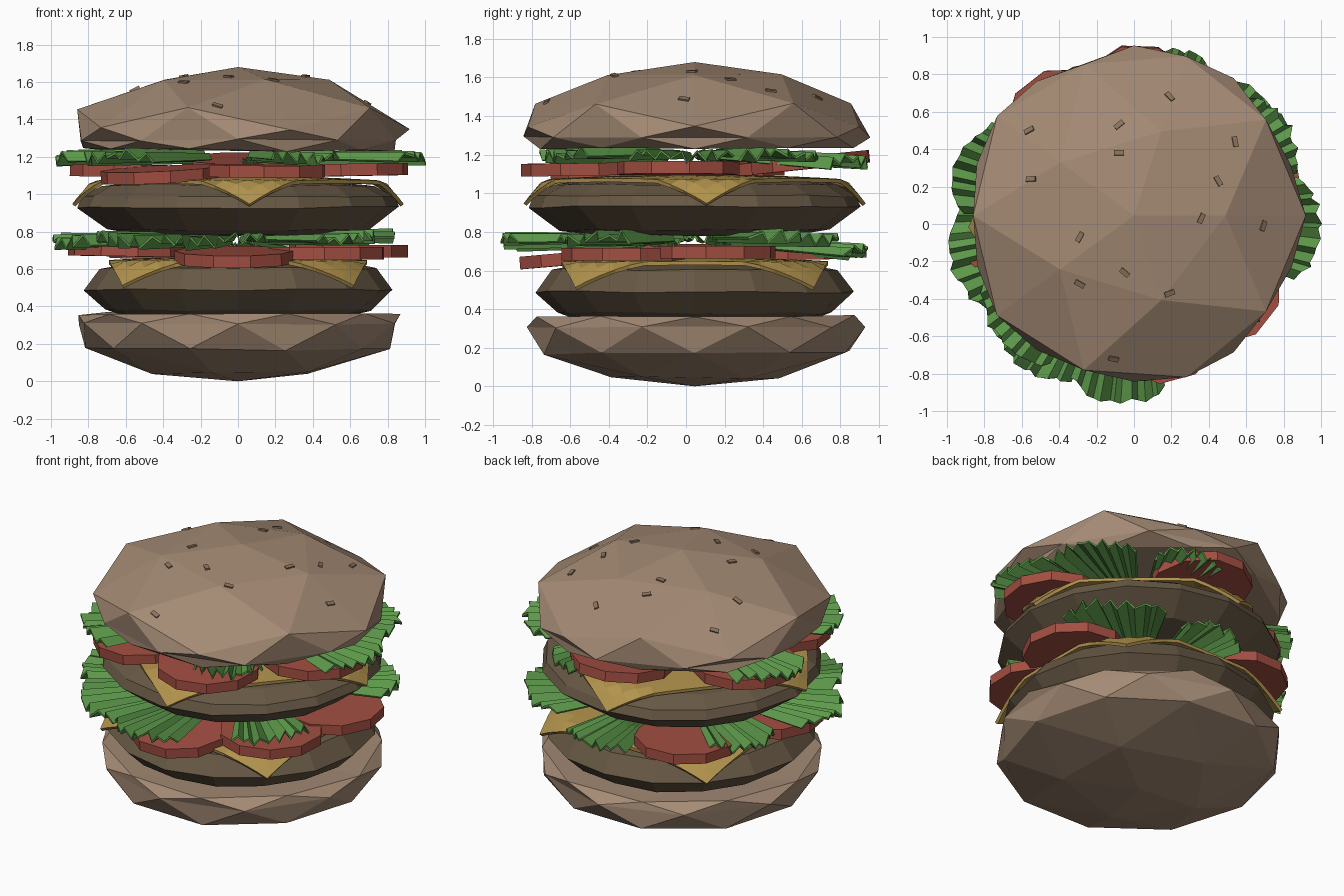
import bpy, bmesh, math, random
from mathutils import Vector, Matrix
from mathutils.bvhtree import BVHTree

if "Cube" in bpy.data.objects:
    bpy.data.objects.remove(bpy.data.objects["Cube"])

random.seed(4)
CY = 0.045  # stack is a little behind the origin


def mat(name, r, g, b):
    m = bpy.data.materials.new(name)
    m.diffuse_color = (r, g, b, 1)
    m.use_nodes = True
    m.node_tree.nodes["Principled BSDF"].inputs["Base Color"].default_value = m.diffuse_color
    return m


BUN = mat("bun brown", 0.37, 0.255, 0.175)
SEED = mat("seed brown", 0.26, 0.17, 0.11)
PATTY = mat("patty brown", 0.135, 0.097, 0.058)
CHEESE = mat("cheese yellow", 0.45, 0.295, 0.075)
TOMATO = mat("tomato red", 0.37, 0.078, 0.054)
LETTUCE = mat("lettuce green", 0.11, 0.32, 0.07)


def finish(name, bm, material):
    bmesh.ops.recalc_face_normals(bm, faces=bm.faces)
    me = bpy.data.meshes.new(name)
    bm.to_mesh(me)
    bm.free()
    me.materials.append(material)
    ob = bpy.data.objects.new(name, me)
    bpy.context.collection.objects.link(ob)
    return ob


def bun(name, rings, jitter):
    """Faceted ball whose latitude rings are moved to (radius, height)."""
    bm = bmesh.new()
    bmesh.ops.create_icosphere(bm, subdivisions=2, radius=1)
    for v in bm.verts:
        key = min(rings, key=lambda k: abs(k - v.co.z))
        r, z = rings[key]
        a = math.atan2(v.co.y, v.co.x)
        if r:
            r += random.uniform(-jitter, jitter)
            z += random.uniform(-jitter, jitter) * 0.5
        v.co = (r * math.cos(a), CY + r * math.sin(a), z)
    return finish(name, bm, BUN)


# buns
bun("bottom_bun", {-1: (0, 0), -0.851: (0.46, 0.045), -0.526: (0.81, 0.17),
                   -0.447: (0.83, 0.18), 0: (0.88, 0.31), 0.447: (0.86, 0.365),
                   0.526: (0.84, 0.36), 0.851: (0.45, 0.345), 1: (0, 0.345)}, 0.015)
top = bun("top_bun", {1: (0, 1.68), 0.851: (0.48, 1.61), 0.526: (0.86, 1.46),
                      0.447: (0.91, 1.35), 0: (0.895, 1.29), -0.447: (0.83, 1.24),
                      -0.526: (0.85, 1.235), -0.851: (0.45, 1.24), -1: (0, 1.24)}, 0.015)

# seeds laid on the top bun
bm = bmesh.new()
bm.from_mesh(top.data)
tree = BVHTree.FromBMesh(bm)
bm.free()
bm = bmesh.new()
for x, y, ang in [(-.56, .5, 25), (-.08, .53, 40), (-.08, .38, 0), (-.55, .24, 0),
                  (-.29, -.07, 60), (-.05, -.26, -40), (-.29, -.32, -30), (.19, .68, -50),
                  (.54, .44, 100), (.45, .23, -60), (.36, .03, 65), (.69, -.01, 70),
                  (.19, -.37, 20), (-.11, -.72, -15)]:
    hit, n, _, _ = tree.ray_cast(Vector((x, y, 3)), Vector((0, 0, -1)))
    if hit:
        rot = Vector((0, 0, 1)).rotation_difference(n).to_matrix().to_4x4()
        bmesh.ops.create_cube(bm, size=1, matrix=Matrix.Translation(hit) @ rot
                              @ Matrix.Rotation(math.radians(ang), 4, 'Z')
                              @ Matrix.Diagonal((0.055, 0.027, 0.018, 1)))
finish("sesame_seeds", bm, SEED)


def patty(name, profile, n=16):
    bm = bmesh.new()
    rows = []
    for r, z in profile:
        rows.append([bm.verts.new((r * math.cos(2 * math.pi * i / n),
                                   CY + r * math.sin(2 * math.pi * i / n),
                                   z + random.uniform(-.006, .006))) for i in range(n)])
    for a, b in zip(rows, rows[1:]):
        for i in range(n):
            j = (i + 1) % n
            bm.faces.new((a[i], a[j], b[j], b[i]))
    bm.faces.new(rows[0])
    bm.faces.new(rows[-1])
    return finish(name, bm, PATTY)


patty("lower_patty", [(.64, .355), (.71, .38), (.825, .49), (.74, .605), (.55, .64)])
patty("upper_patty", [(.5, .78), (.70, .81), (.86, .93), (.835, .985), (.73, 1.045), (.5, 1.07)])


def cheese(name, z, turn, half, knee, inward, drop):
    """Square slice; beyond the knee radius the corners fold down over the patty."""
    bm = bmesh.new()
    bmesh.ops.create_grid(bm, x_segments=16, y_segments=16, size=half)
    for v in bm.verts:
        r = v.co.xy.length
        over = max(0, r - knee)
        if over:
            v.co *= (knee + over * inward) / r
        v.co.z = -0.025 * (min(r, knee) / knee) ** 2 - over * drop
    bmesh.ops.transform(bm, verts=bm.verts, matrix=Matrix.Translation((0, CY, z))
                        @ Matrix.Rotation(math.radians(turn), 4, 'Z'))
    ob = finish(name, bm, CHEESE)
    s = ob.modifiers.new("thickness", 'SOLIDIFY')
    s.thickness = 0.02
    s.offset = 0


cheese("lower_cheese", 0.66, 0, 0.69, 0.74, 0.55, 0.55)
cheese("upper_cheese", 1.088, 49, 0.70, 0.78, 0.48, 0.58)


def tomatoes(name, z, slices):
    """Ring of tilted slices: (direction, outward rise in degrees, height offset)."""
    bm = bmesh.new()
    for az, rise, dz in slices:
        m = (Matrix.Translation((0, CY, z + dz)) @ Matrix.Rotation(math.radians(az), 4, 'Z')
             @ Matrix.Translation((0.6, 0, 0)) @ Matrix.Rotation(math.radians(-rise), 4, 'Y'))
        bmesh.ops.create_cone(bm, cap_ends=True, segments=10, radius1=0.32, radius2=0.32,
                              depth=0.065, matrix=m)
    finish(name, bm, TOMATO)


tomatoes("lower_tomatoes", 0.69, [(268, -5, -.025), (322, 0, -.005), (10, 0, .005),
                                  (128, 1, 0), (190, 1, .01)])
tomatoes("upper_tomatoes", 1.125, [(226, -4, -.02), (285, -1, 0), (-8, 1, .005),
                                   (88, 6, .035), (165, 1, 0)])


def lettuce(name, z, leaves):
    """Pleated fan leaves: (direction, reach, half spread, outer height change)."""
    bm = bmesh.new()
    for az, reach, spread, rise in leaves:
        n = 14
        rows = []
        steps = [i / n * 2 - 1 + random.uniform(-.05, .05) for i in range(n + 1)]
        pleat = [(1 if i % 2 else -1) * random.uniform(.008, .038) for i in range(n + 1)]
        edge = [random.uniform(-.02, .02) for i in range(n + 1)]
        for f in (0.3, 0.65, 1.0):
            row = []
            for t, p, e in zip(steps, pleat, edge):
                a = math.radians(az + t * spread)
                r = reach * f * (1 - 0.08 * t * t * f) + e * f
                # whole leaf also waves gently across its width
                zz = z + rise * f + p * (0.4 + 0.6 * f) + 0.012 * math.sin(3 * t + az)
                row.append(bm.verts.new((r * math.cos(a), CY * (1 - f) + r * math.sin(a), zz)))
            rows.append(row)
        for p, q in zip(rows, rows[1:]):
            for i in range(n):
                bm.faces.new((p[i], p[i + 1], q[i + 1], q[i]))
    ob = finish(name, bm, LETTUCE)
    s = ob.modifiers.new("thickness", 'SOLIDIFY')
    s.thickness = 0.014
    s.offset = 0


lettuce("lower_lettuce", 0.76, [(192, 1.0, 17, -.005), (230, .97, 18, -.005), (264, .96, 17, -.01),
                                (320, .84, 18, .0), (42, .98, 20, .01), (84, .94, 15, -.06),
                                (150, .92, 15, -.03)])
lettuce("upper_lettuce", 1.2, [(-2, 1.0, 17, 0), (34, .98, 16, 0), (72, .96, 14, -.04),
                               (160, 1.0, 16, 0), (220, .95, 19, 0), (300, .80, 16, .0)])
